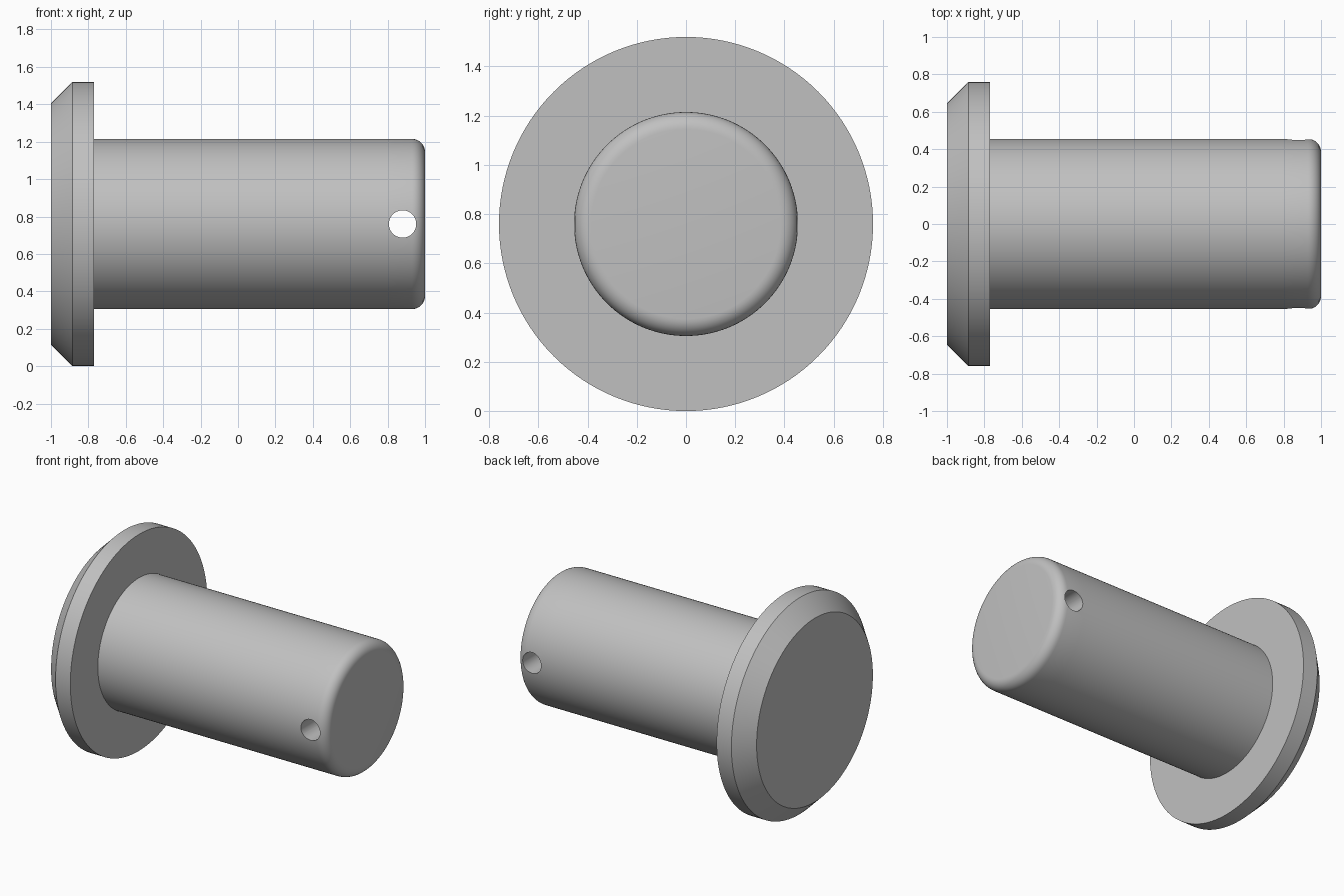
import bpy, bmesh, math
from mathutils import Matrix, Vector

cube = bpy.data.objects.get("Cube")
if cube:
    bpy.data.objects.remove(cube, do_unlink=True)

HEAD_R, PIN_R, FILLET = 0.76, 0.455, 0.07
SEGMENTS = 128

steel = bpy.data.materials.new("steel_grey")
steel.use_nodes = True
colour = (0.53, 0.53, 0.53, 1)
steel.diffuse_color = colour
steel.node_tree.nodes["Principled BSDF"].inputs["Base Color"].default_value = colour


def make_object(name, bm):
    bmesh.ops.recalc_face_normals(bm, faces=bm.faces)
    mesh = bpy.data.meshes.new(name)
    bm.to_mesh(mesh)
    bm.free()
    mesh.materials.append(steel)
    obj = bpy.data.objects.new(name, mesh)
    bpy.context.collection.objects.link(obj)
    return obj


def lathe(name, profile):
    """Revolve (x, radius) points, which start and end on the axis, about the x axis."""
    bm = bmesh.new()
    verts = [bm.verts.new((x, 0, HEAD_R + r)) for x, r in profile]
    edges = [bm.edges.new(pair) for pair in zip(verts, verts[1:])]
    bmesh.ops.spin(bm, geom=verts + edges, cent=(0, 0, HEAD_R), axis=(1, 0, 0),
                   angle=math.tau, steps=SEGMENTS, use_duplicate=False)
    bmesh.ops.remove_doubles(bm, verts=bm.verts, dist=1e-5)
    return make_object(name, bm)


# Flanged head with a chamfered outer edge, and shank with a rounded tip
profile = [(-1, 0), (-1, 0.645), (-0.885, HEAD_R), (-0.77, HEAD_R),
           (-0.77, PIN_R), (0.79, PIN_R)]
for i in range(9):
    a = math.pi / 2 * i / 8
    profile.append((1 - FILLET + FILLET * math.sin(a),
                    PIN_R - FILLET + FILLET * math.cos(a)))
profile.append((1, 0))
pin = lathe("headed_pin", profile)

# Cross hole through the tip, front to back
bm = bmesh.new()
bmesh.ops.create_cone(bm, cap_ends=True, segments=48, radius1=0.073, radius2=0.073, depth=1.4,
                      matrix=Matrix.Translation(Vector((0.88, 0, HEAD_R)))
                      @ Matrix.Rotation(math.pi / 2, 4, 'X'))
cutter = make_object("cross_hole_cutter", bm)
cutter.hide_render = True

drill = pin.modifiers.new("cross_hole", 'BOOLEAN')
drill.operation = 'DIFFERENCE'
drill.solver = 'EXACT'
drill.object = cutter

bpy.ops.object.select_all(action='DESELECT')
pin.select_set(True)
bpy.context.view_layer.objects.active = pin
bpy.ops.object.modifier_apply(modifier=drill.name)
bpy.data.objects.remove(cutter, do_unlink=True)
bpy.ops.object.shade_smooth_by_angle(angle=math.radians(30))
